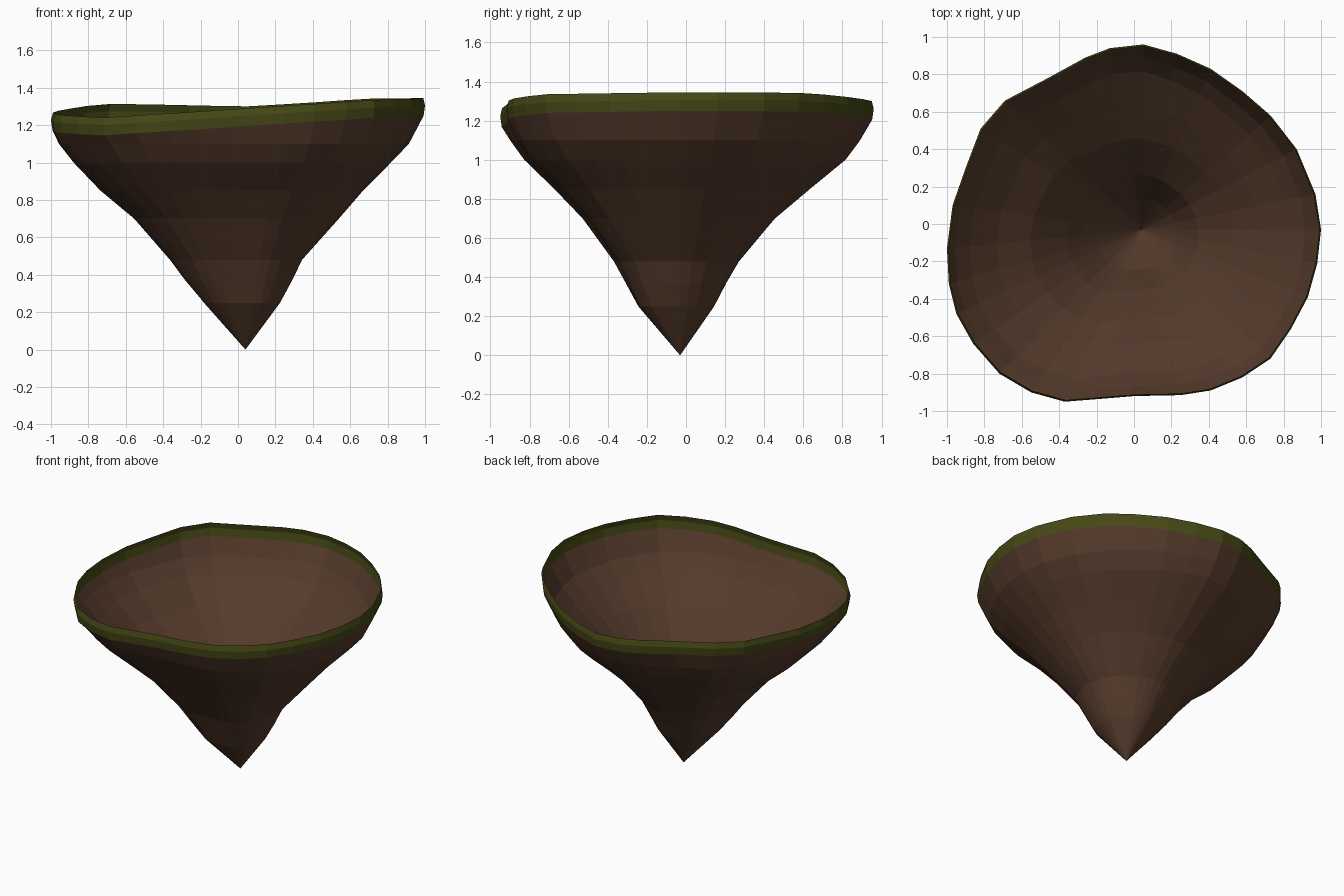
import bpy, bmesh, math

if "Cube" in bpy.data.objects:
    bpy.data.objects.remove(bpy.data.objects["Cube"])

def mat(name, col):
    m = bpy.data.materials.new(name)
    m.diffuse_color = (*col, 1)
    m.use_nodes = True
    m.node_tree.nodes["Principled BSDF"].inputs["Base Color"].default_value = m.diffuse_color
    return m

def around(vals, ang):
    # periodic linear interpolation of values spread evenly around the circle
    n = len(vals)
    t = (ang / (2 * math.pi) * n) % n
    i = int(t)
    return vals[i % n] + (vals[(i + 1) % n] - vals[i % n]) * (t - i)

TIP = (0.04, -0.03)
# rim outline seen from above, counter-clockwise from +x
RIM = [(1, -.03), (.97, .16), (.87, .4), (.73, .58), (.58, .71), (.41, .83), (.23, .91),
       (.05, .96), (-.13, .94), (-.26, .89), (-.47, .775), (-.69, .66), (-.82, .51),
       (-.9, .3), (-.97, .1), (-1, -.13), (-.99, -.32), (-.95, -.48), (-.86, -.64),
       (-.72, -.8), (-.55, -.9), (-.37, -.95), (-.18, -.935), (0, -.92), (.25, -.915),
       (.41, -.89), (.58, -.82), (.73, -.72), (.84, -.56), (.93, -.39), (.98, -.21)]
# height, then radius fraction towards right, back, left, front
RINGS = [(.25, .19, .175, .21, .24), (.37, .26, .235, .31, .30), (.48, .315, .30, .39, .36),
         (.70, .52, .49, .575, .53), (.85, .655, .67, .75, .68), (1.0, .81, .855, .885, .86),
         (1.1, .91, .93, .96, .94)]
RIM_Z = [1.345, 1.342, 1.30, 1.315, 1.27, 1.24, 1.29, 1.335]

bm = bmesh.new()
tip = bm.verts.new((*TIP, 0))
angles = [math.atan2(y - TIP[1], x - TIP[0]) for x, y in RIM]

def ring(frac, height):
    return [bm.verts.new((TIP[0] + frac(a) * (x - TIP[0]), TIP[1] + frac(a) * (y - TIP[1]), height(a)))
            for a, (x, y) in zip(angles, RIM)]

loops = [ring(lambda a, r=r: around(r[1:], a), lambda a, r=r: r[0]) for r in RINGS]
# grassy lip: a near-vertical band following the wavy rim
loops.append(ring(lambda a: .992, lambda a: around(RIM_Z, a) - .095))
loops.append(ring(lambda a: 1.0, lambda a: around(RIM_Z, a) - .04))
loops.append(ring(lambda a: .99, lambda a: around(RIM_Z, a)))

n = len(RIM)
for i in range(n):
    j = (i + 1) % n
    bm.faces.new((tip, loops[0][j], loops[0][i]))
    for k in range(len(loops) - 1):
        f = bm.faces.new((loops[k][i], loops[k][j], loops[k + 1][j], loops[k + 1][i]))
        f.material_index = 1 if k >= len(loops) - 3 else 0

me = bpy.data.meshes.new("island_rock_shell")
bm.to_mesh(me)
bm.free()
me.materials.append(mat("earth brown", (.09, .043, .024)))
me.materials.append(mat("moss green", (.062, .066, .008)))
ob = bpy.data.objects.new("island_rock_shell", me)
bpy.context.collection.objects.link(ob)
